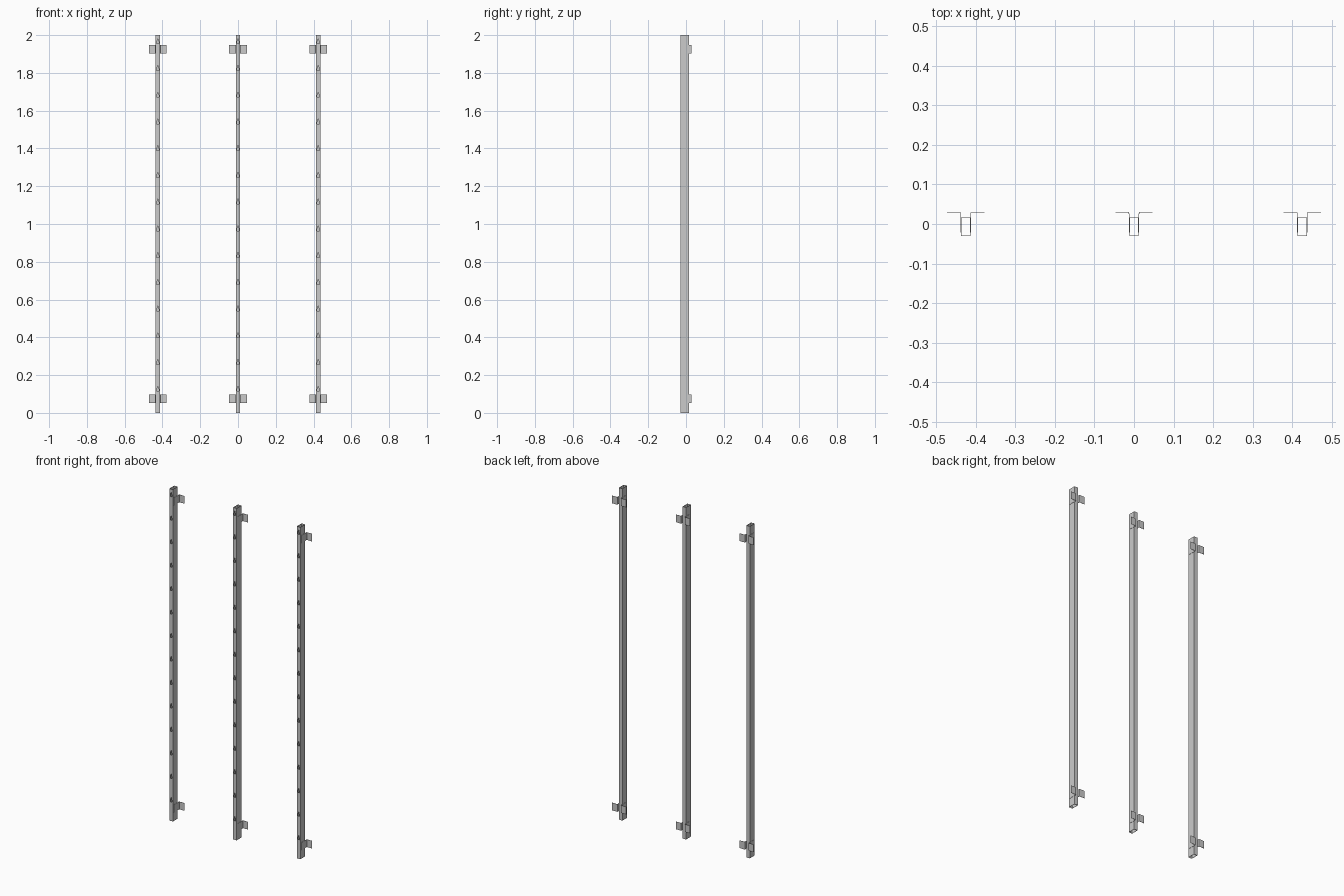
import bpy, bmesh

if "Cube" in bpy.data.objects:
    bpy.data.objects.remove(bpy.data.objects["Cube"])

POST_X = (-0.425, 0.0, 0.425)
BRACKET_Z = (0.075, 1.925)
W, Y0, Y1, T = 0.0118, -0.03, 0.016, 0.0014


def link(name, mesh, loc=(0, 0, 0)):
    ob = bpy.data.objects.new(name, mesh)
    ob.location = loc
    bpy.context.collection.objects.link(ob)
    return ob


def prism(bm, pts, depth):
    """Extrude a closed polygon along a vector."""
    face = bm.faces.new([bm.verts.new(p) for p in pts])
    new = bmesh.ops.extrude_face_region(bm, geom=[face])["geom"]
    verts = [v for v in new if isinstance(v, bmesh.types.BMVert)]
    bmesh.ops.translate(bm, verts=verts, vec=depth)


def finish(bm, name):
    bmesh.ops.recalc_face_normals(bm, faces=bm.faces)
    me = bpy.data.meshes.new(name)
    bm.to_mesh(me)
    bm.free()
    return me


# hollow rectangular post, open at both ends
bm = bmesh.new()
rings = []
for z in (0, 2):
    for t in (0, T):
        rings.append([bm.verts.new(p) for p in (
            (-W + t, Y0 + t, z), (W - t, Y0 + t, z),
            (W - t, Y1 - t, z), (-W + t, Y1 - t, z))])
for a, b in ((0, 1), (1, 3), (3, 2), (2, 0)):
    for i in range(4):
        j = (i + 1) % 4
        bm.faces.new((rings[a][i], rings[a][j], rings[b][j], rings[b][i]))
post = link("post_blank", finish(bm, "post"))

# keyhole slots up the front wall
bm = bmesh.new()
half = [(0.0055, -0.013), (0.0055, -0.002), (0.0025, 0.004), (0.002, 0.013)]
outline = half + [(-x, z) for x, z in reversed(half)]
for i in range(14):
    zc = 0.128 + i * 0.1415
    prism(bm, [(x, Y0 - 0.005, zc + z) for x, z in outline], (0, 0.012, 0))
cutter = link("slot_cutter", finish(bm, "slot_cutter"))
cutter.hide_render = True
mod = post.modifiers.new("slots", 'BOOLEAN')
mod.operation = 'DIFFERENCE'
mod.solver = 'EXACT'
mod.object = cutter
dg = bpy.context.evaluated_depsgraph_get()
slotted = bpy.data.meshes.new_from_object(post.evaluated_get(dg))
bpy.data.objects.remove(post)
bpy.data.objects.remove(cutter)

# bent bracket strip: cheek beside the post, flange turned outwards
xo, xi, yb = W + T, W, 0.03
strip = [(0.047, yb), (xi + 0.003, yb), (xi + 0.0008, yb - 0.001), (xi, yb - 0.004),
         (xi, -0.022), (xo, -0.022), (xo, yb - 0.0045), (xo + 0.0006, yb - 0.002),
         (xo + 0.002, yb - T), (0.047, yb - T)]
bm = bmesh.new()
for s in (1, -1):
    prism(bm, [(s * x, y, -0.023) for x, y in strip], (0, 0, 0.046))
bracket = finish(bm, "bracket")

# three posts, each with a lower and an upper bracket
for side, x in zip(("left", "middle", "right"), POST_X):
    link(side + "_post", slotted, (x, 0, 0))
    for level, z in zip(("lower", "upper"), BRACKET_Z):
        link(f"{side}_{level}_bracket", bracket, (x, 0, z))
